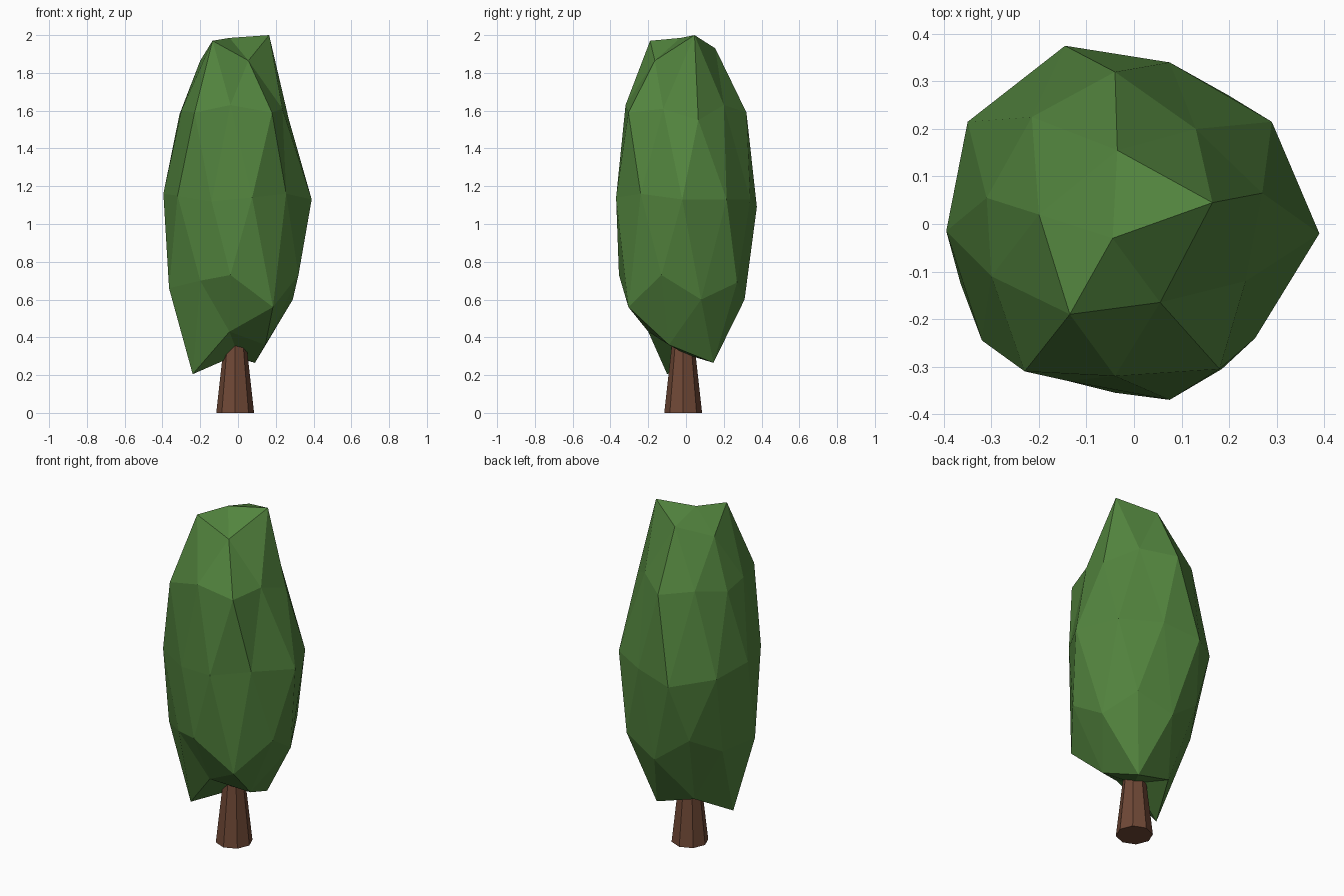
import bpy, bmesh
from math import atan2, radians, tau
from mathutils import Matrix


def make_object(name, bm, color):
    bmesh.ops.recalc_face_normals(bm, faces=bm.faces)
    mesh = bpy.data.meshes.new(name)
    bm.to_mesh(mesh)
    bm.free()
    mat = bpy.data.materials.new(name + "_color")
    mat.diffuse_color = color
    mesh.materials.append(mat)
    obj = bpy.data.objects.new(name, mesh)
    bpy.context.collection.objects.link(obj)
    return obj


# Trunk: tapered eight-sided post running up into the crown
bm = bmesh.new()
bmesh.ops.create_cone(bm, cap_ends=True, segments=8, radius1=0.1, radius2=0.05,
                      depth=0.45, matrix=Matrix.Translation((-0.015, -0.015, 0.225)))
make_object("trunk", bm, (0.16, 0.065, 0.037, 1))

# Crown: turned icosphere whose rings are pushed into an irregular outline.
# Each ring runs counter-clockwise, starting just right of the front.
RINGS = [
    [(-0.045, -0.03, 1.985)],
    [(0.165, 0.045, 2.0), (-0.035, 0.155, 1.93), (-0.2, 0.02, 1.865),
     (-0.135, -0.19, 1.97), (0.055, -0.165, 1.865)],
    [(0.235, -0.12, 1.61), (0.27, 0.065, 1.55), (0.13, 0.2, 1.63), (-0.04, 0.32, 1.59),
     (-0.215, 0.225, 1.62), (-0.31, 0.055, 1.58), (-0.3, -0.11, 1.6),
     (-0.23, -0.31, 1.59), (-0.04, -0.32, 1.63), (0.18, -0.305, 1.59)],
    [(0.39, -0.02, 1.13), (0.29, 0.215, 1.13), (0.075, 0.34, 1.13), (-0.145, 0.375, 1.09),
     (-0.35, 0.215, 1.13), (-0.395, -0.015, 1.16), (-0.32, -0.245, 1.15),
     (-0.14, -0.33, 1.12), (0.075, -0.37, 1.14), (0.255, -0.24, 1.16)],
    [(0.32, -0.13, 0.73), (0.29, 0.08, 0.6), (0.2, 0.27, 0.69), (-0.01, 0.31, 0.6),
     (-0.21, 0.27, 0.75), (-0.31, 0.1, 0.65), (-0.365, -0.125, 0.66),
     (-0.2, -0.27, 0.7), (-0.04, -0.355, 0.73), (0.185, -0.305, 0.56)],
    [(0.145, -0.09, 0.36), (0.09, 0.145, 0.265), (-0.14, 0.12, 0.33),
     (-0.24, -0.1, 0.205), (-0.045, -0.2, 0.43)],
    [(0.0, 0.0, 0.31)],
]
bm = bmesh.new()
bmesh.ops.create_icosphere(bm, subdivisions=2, radius=1,
                           matrix=Matrix.Rotation(radians(19), 4, 'Z'))
verts = sorted(bm.verts, key=lambda v: -v.co.z)
targets = []
for ring in RINGS:
    band, verts = verts[:len(ring)], verts[len(ring):]
    band.sort(key=lambda v: (atan2(v.co.y, v.co.x) + radians(25)) % tau)
    targets += zip(band, ring)
for v, point in targets:
    v.co = point
make_object("crown", bm, (0.085, 0.23, 0.048, 1))
